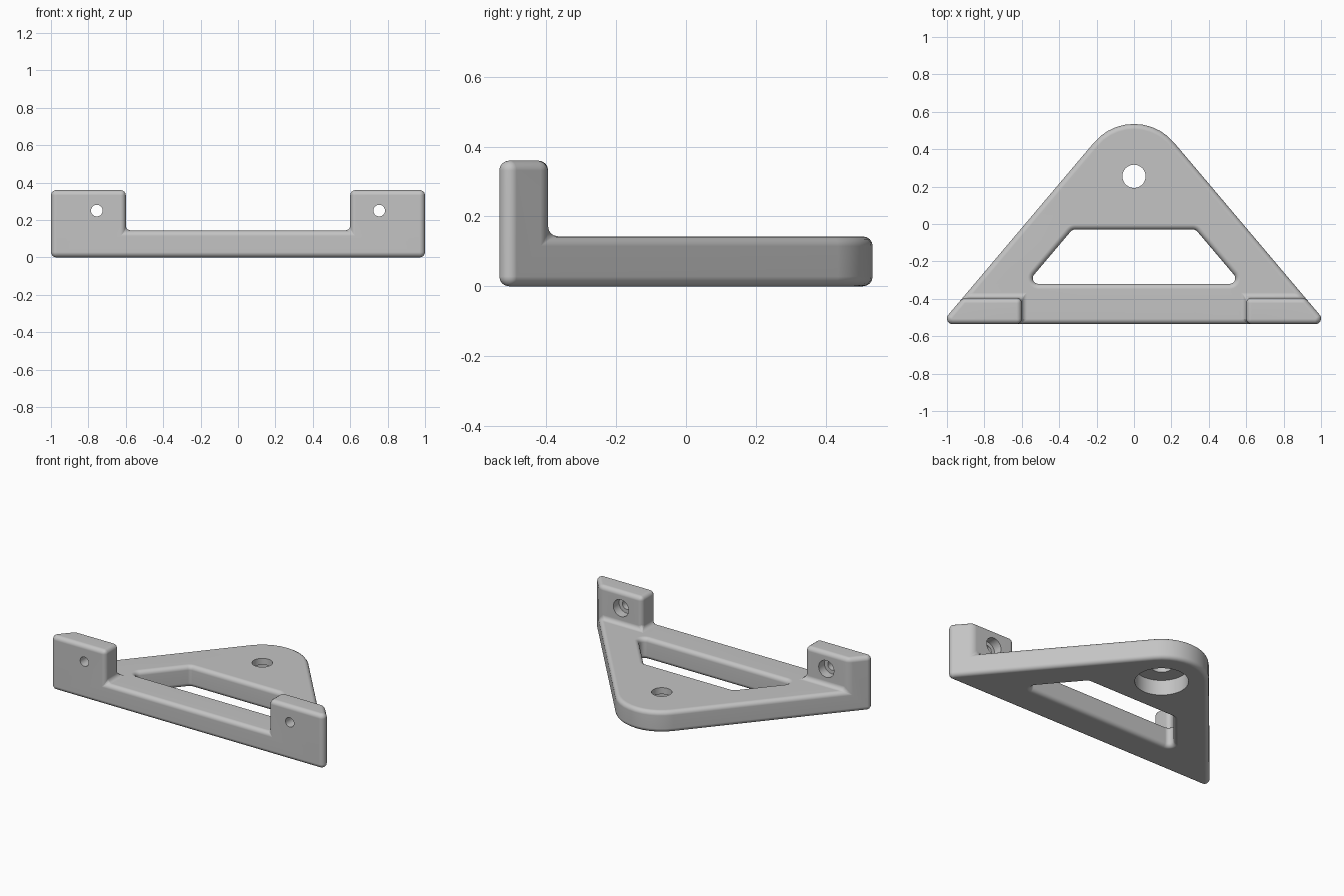
import bpy
import bmesh
import math
from mathutils import Matrix, Vector

if "Cube" in bpy.data.objects:
    bpy.data.objects.remove(bpy.data.objects["Cube"], do_unlink=True)

PLATE_Z, TAB_Z, TAB_BACK = 0.143, 0.36, -0.395


def link(name, bm):
    bmesh.ops.recalc_face_normals(bm, faces=bm.faces)
    mesh = bpy.data.meshes.new(name)
    bm.to_mesh(mesh)
    bm.free()
    ob = bpy.data.objects.new(name, mesh)
    bpy.context.collection.objects.link(ob)
    return ob


def prism(name, outline, z0, z1):
    bm = bmesh.new()
    face = bm.faces.new([bm.verts.new((x, y, z0)) for x, y in outline])
    top = bmesh.ops.extrude_face_region(bm, geom=[face])["geom"]
    verts = [v for v in top if isinstance(v, bmesh.types.BMVert)]
    bmesh.ops.translate(bm, verts=verts, vec=(0, 0, z1 - z0))
    return link(name, bm)


def rod(name, centre, radius, depth, axis="Z"):
    bm = bmesh.new()
    turn = Matrix.Rotation(math.pi / 2, 4, "X") if axis == "Y" else Matrix()
    bmesh.ops.create_cone(bm, cap_ends=True, segments=40, radius1=radius, radius2=radius,
                          depth=depth, matrix=Matrix.Translation(centre) @ turn)
    return link(name, bm)


def rounded(circles, step=math.radians(10)):
    """Outline wrapped around counter-clockwise circles (x, y, radius)."""
    n = len(circles)
    normals = []
    for i in range(n):
        a, b = circles[i], circles[(i + 1) % n]
        d = Vector((b[0] - a[0], b[1] - a[1]))
        normals.append(math.atan2(d.y, d.x) - math.acos((a[2] - b[2]) / d.length))
    points = []
    for i, (x, y, r) in enumerate(circles):
        start = normals[i - 1]
        sweep = (normals[i] - start) % (2 * math.pi)
        count = max(3, math.ceil(sweep / step))
        for k in range(count + 1):
            t = start + sweep * k / count
            points.append((x + r * math.cos(t), y + r * math.sin(t)))
    return points


def apply(ob, mod):
    bpy.ops.object.select_all(action="DESELECT")
    bpy.context.view_layer.objects.active = ob
    ob.select_set(True)
    bpy.ops.object.modifier_apply(modifier=mod.name)


def cut(ob, cutter):
    mod = ob.modifiers.new("cut", "BOOLEAN")
    mod.operation, mod.solver, mod.object = "DIFFERENCE", "EXACT", cutter
    apply(ob, mod)
    bpy.data.objects.remove(cutter, do_unlink=True)


# Body: rounded triangle at full tab height
bracket = prism("mounting_bracket",
                rounded([(0, 0.255, 0.28), (-0.97, -0.505, 0.03), (0.97, -0.505, 0.03)]),
                0, TAB_Z)

# Lower everything except the two upright tabs
half = [(0.6, -1), (0.6, TAB_BACK), (2, TAB_BACK), (2, 1)]
cut(bracket, prism("step_cutter", half + [(-x, y) for x, y in reversed(half)], PLATE_Z, 1))

# Trapezoid window
cut(bracket, prism("window_cutter",
                   rounded([(0.316, -0.06, 0.03), (-0.316, -0.06, 0.03),
                            (-0.511, -0.29, 0.03), (0.511, -0.29, 0.03)]), -1, 1))

# Rounded edges and fillets
bevel = bracket.modifiers.new("round_edges", "BEVEL")
bevel.width, bevel.segments = 0.028, 4
bevel.limit_method, bevel.angle_limit = "ANGLE", math.radians(30)
bevel.use_clamp_overlap = False
bevel.loop_slide = False
apply(bracket, bevel)

# Plate hole with a wide recess underneath
cut(bracket, rod("plate_hole", (0, 0.255, 0), 0.062, 1))
cut(bracket, rod("plate_recess", (0, 0.255, 0), 0.16, 0.2))

# Screw holes through the tabs, recessed from behind
for side in (-1, 1):
    cut(bracket, rod("screw_hole", (side * 0.755, -0.46, 0.25), 0.031, 0.4, "Y"))
    cut(bracket, rod("screw_recess", (side * 0.755, TAB_BACK, 0.25), 0.056, 0.12, "Y"))

# Grey finish
grey = bpy.data.materials.new("light_grey")
grey.use_nodes = True
colour = (0.55, 0.55, 0.55, 1)
grey.diffuse_color = colour
grey.node_tree.nodes["Principled BSDF"].inputs["Base Color"].default_value = colour
bracket.data.materials.clear()
bracket.data.materials.append(grey)

bpy.ops.object.select_all(action="DESELECT")
bpy.context.view_layer.objects.active = bracket
bracket.select_set(True)
bpy.ops.object.shade_smooth_by_angle(angle=math.radians(32))
weighted = bracket.modifiers.new("clean_shading", "WEIGHTED_NORMAL")
weighted.keep_sharp = True
